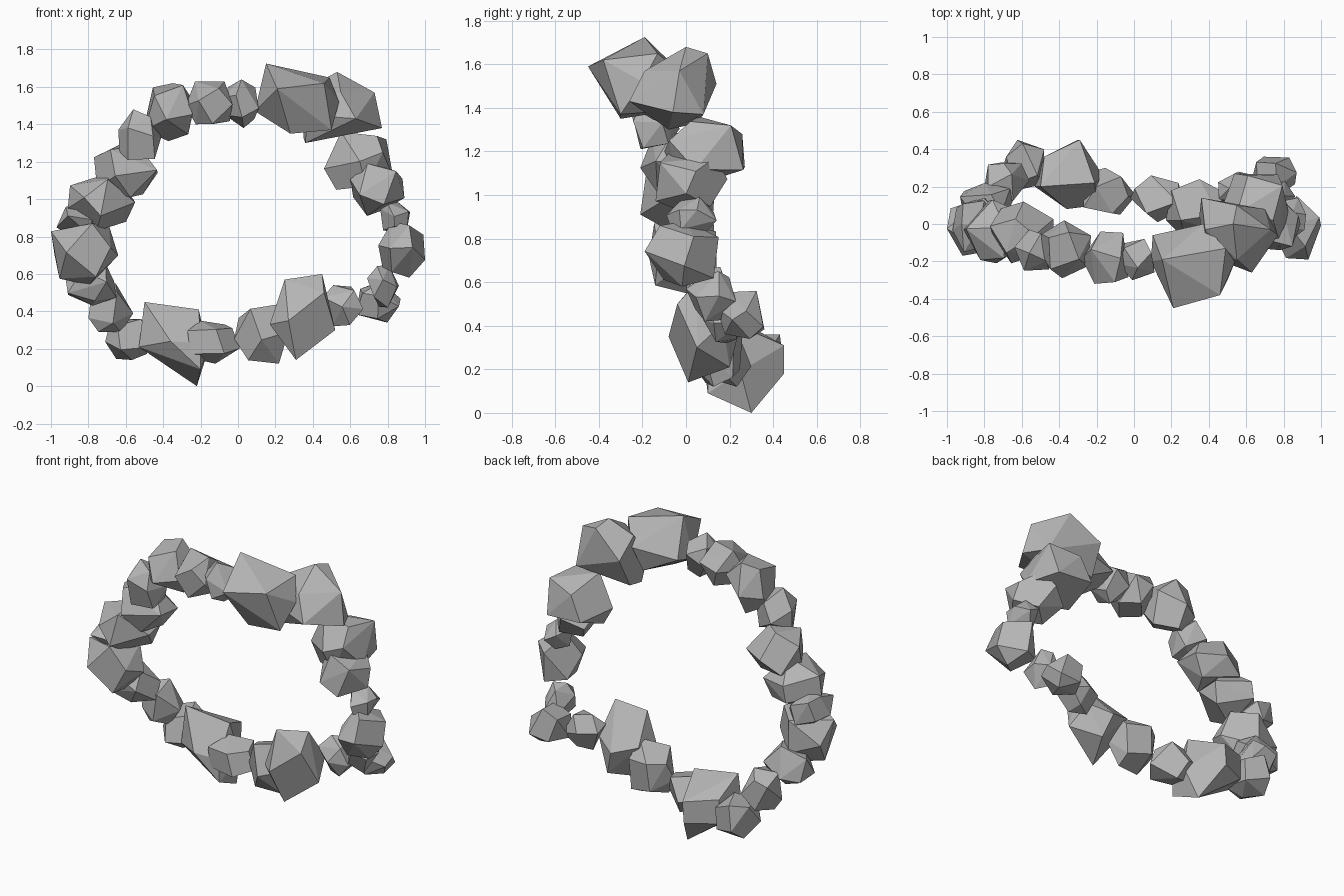
import bpy, bmesh, math, random
from mathutils import Vector, Euler

if "Cube" in bpy.data.objects:
    bpy.data.objects.remove(bpy.data.objects["Cube"])

GREY = bpy.data.materials.new("stone_grey")
GREY.diffuse_color = (.46, .46, .46, 1)
GREY.use_nodes = True
GREY.node_tree.nodes["Principled BSDF"].inputs["Base Color"].default_value = GREY.diffuse_color

# Smaller stones clockwise: x min, x max, y min, y max, z min, z max
STONES = [
    (.46, .83, -.10, .27, 1.06, 1.37),
    (.60, .89, -.14, .19, .92, 1.20),
    (.76, .92, -.09, .14, .83, 1.00),
    (.75, 1.0, -.19, .15, .59, .89),
    (.69, .86, .00, .23, .43, .66),
    (.63, .87, .14, .36, .35, .57),
    (.45, .67, .08, .28, .33, .55),
    (-.02, .27, .01, .26, .13, .45),
    (-.27, .01, .05, .30, .13, .36),
    (-.71, -.48, .18, .45, .15, .37),
    (-.80, -.56, .12, .33, .30, .56),
    (-.93, -.65, .00, .22, .44, .68),
    (-1.0, -.64, -.17, .14, .55, .88),
    (-.97, -.75, -.15, .13, .80, .98),
    (-.91, -.55, -.21, .13, .84, 1.15),
    (-.77, -.43, -.21, .12, 1.02, 1.30),
    (-.64, -.41, -.25, -.03, 1.22, 1.49),
    (-.50, -.23, -.29, .02, 1.32, 1.63),
    (-.28, -.03, -.32, -.04, 1.41, 1.64),
    (-.08, .11, -.30, -.08, 1.39, 1.65),
]


def chipped_points(rng, count=12):
    """Evenly spread directions, jittered, turned and pushed slightly boxy."""
    turn = Euler([rng.uniform(0, math.tau) for _ in range(3)]).to_matrix()
    pts = []
    for i in range(count):
        z = 1 - 2 * (i + .5) / count
        a = i * math.pi * (3 - math.sqrt(5))
        r = math.sqrt(1 - z * z)
        v = Vector((r * math.cos(a), r * math.sin(a), z))
        v = turn @ (v + Vector([rng.uniform(-.22, .22) for _ in range(3)]))
        v /= sum(abs(c) ** 2.3 for c in v) ** (1 / 2.3)
        pts.append(v * rng.uniform(.92, 1.08))
    return pts


def hull_stone(name, points):
    """Faceted convex stone around the given corner points."""
    bm = bmesh.new()
    for p in points:
        bm.verts.new(p)
    bmesh.ops.convex_hull(bm, input=bm.verts[:])
    bmesh.ops.delete(bm, geom=[v for v in bm.verts if not v.link_faces], context='VERTS')
    # Merge nearly level triangles into larger facets
    bmesh.ops.dissolve_limit(bm, angle_limit=math.radians(12),
                             verts=bm.verts[:], edges=bm.edges[:])
    bmesh.ops.recalc_face_normals(bm, faces=bm.faces[:])
    mesh = bpy.data.meshes.new(name)
    bm.to_mesh(mesh)
    bm.free()
    mesh.materials.append(GREY)
    bpy.context.collection.objects.link(bpy.data.objects.new(name, mesh))


def small_stone(name, box, seed):
    """Random chipped stone stretched to fill its bounds."""
    pts = chipped_points(random.Random(seed))
    for k in range(3):
        lo, hi = min(p[k] for p in pts), max(p[k] for p in pts)
        for p in pts:
            t = (p[k] - lo) / (hi - lo)
            p[k] = box[2 * k] + t * (box[2 * k + 1] - box[2 * k])
    hull_stone(name, pts)


# Ring of smaller stones
for n, bounds in enumerate(STONES):
    small_stone(f"ring_stone_{n + 1:02d}", bounds, 40 + n)

# Four large boulders, each shaped by its main corners
hull_stone("top_boulder", [
    (.15, -.19, 1.735), (.49, -.13, 1.66), (.46, -.38, 1.63), (.21, -.45, 1.60),
    (.09, -.20, 1.48), (.10, -.06, 1.52), (.37, .00, 1.55), (.54, -.20, 1.53),
    (.50, -.30, 1.38), (.28, -.30, 1.36), (.33, -.05, 1.40)])
hull_stone("top_right_boulder", [
    (.53, .00, 1.69), (.55, .10, 1.66), (.73, -.03, 1.58), (.77, -.06, 1.39),
    (.63, -.26, 1.44), (.55, -.19, 1.58), (.36, -.08, 1.31), (.35, .05, 1.34),
    (.36, .14, 1.52), (.70, .08, 1.38), (.38, -.03, 1.61), (.37, -.16, 1.46)])
hull_stone("bottom_right_boulder", [
    (.25, .02, .58), (.45, .05, .61), (.46, -.04, .51), (.52, .05, .31),
    (.31, .01, .15), (.17, .02, .34), (.27, -.08, .36), (.35, .24, .37),
    (.20, .18, .42), (.40, .20, .22), (.48, .17, .42)])
hull_stone("bottom_left_boulder", [
    (-.50, .20, .46), (-.21, .22, .42), (-.48, .36, .35), (-.29, .45, .32),
    (-.30, .45, .19), (-.16, .25, .20), (-.22, .30, .01), (-.20, .10, .10),
    (-.53, .20, .22), (-.36, .08, .25), (-.48, .36, .20), (-.20, .10, .24)])

# Stand the ring on the ground
low = min(v.co.z for o in bpy.data.objects for v in o.data.vertices)
for o in bpy.data.objects:
    o.location.z -= low
